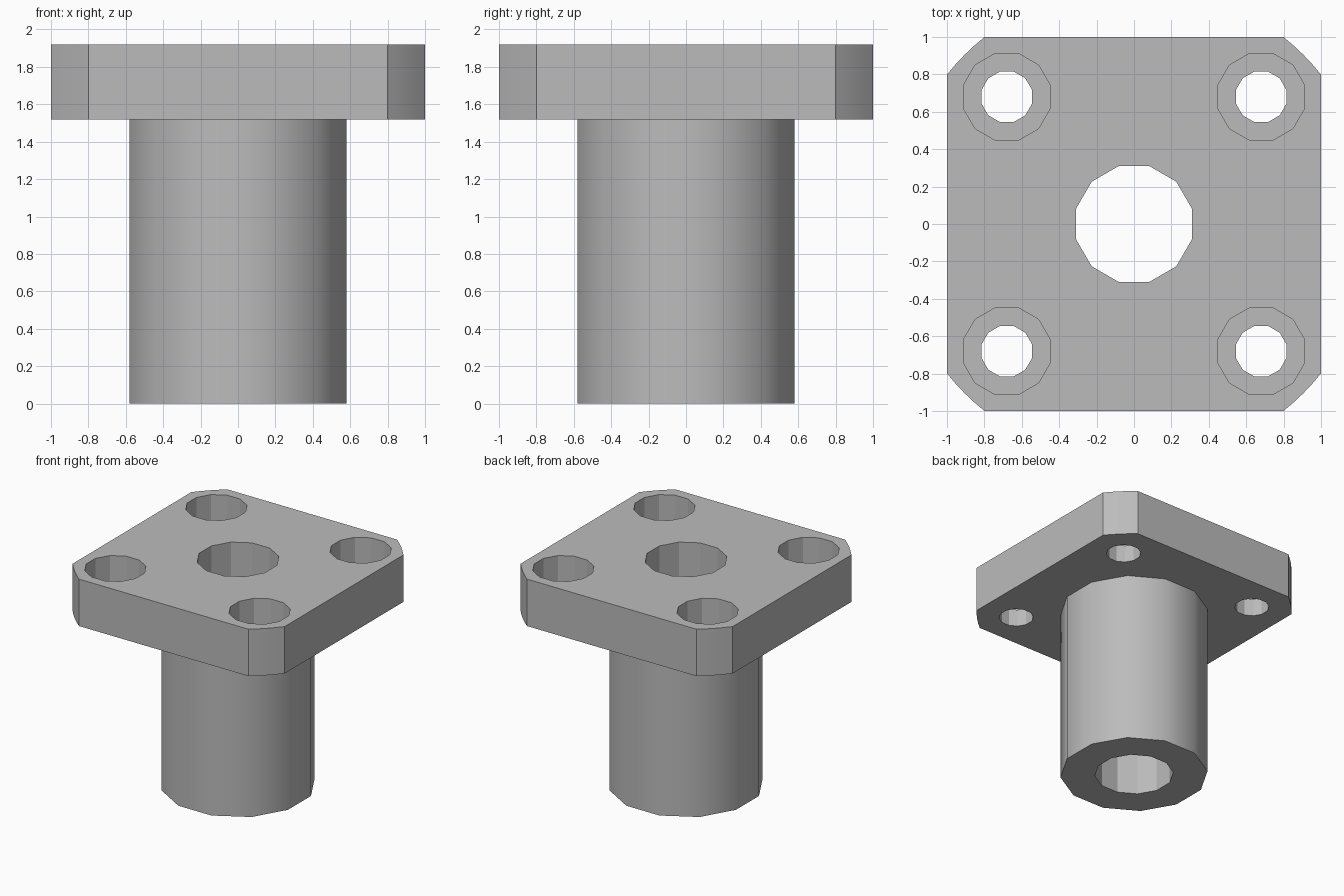
import bpy
import bmesh
from math import sin, cos, pi, acos, hypot
from mathutils import Vector

old = bpy.data.objects.get("Cube")
if old:
    bpy.data.objects.remove(old, do_unlink=True)

HEIGHT, FLANGE_Z, SEAT_Z = 1.92, 1.52, 1.672
HALF, CORNER_R = 1.0, 1.28
BARREL_R, BORE_R = 0.6, 0.32
BOLT, BOLT_R, SEAT_R = 0.68, 0.14, 0.24
SIDES = 12

steel = bpy.data.materials.new("grey steel")
steel.use_nodes = True
steel.diffuse_color = (0.5, 0.5, 0.5, 1)
steel.node_tree.nodes["Principled BSDF"].inputs["Base Color"].default_value = (0.5, 0.5, 0.5, 1)


def circle(radius, x=0, y=0):
    """Twelve-sided outline with flats facing the axes."""
    angles = [(i + 0.5) * 2 * pi / SIDES for i in range(SIDES)]
    return [(x + radius * cos(a), y + radius * sin(a)) for a in angles]


def prism(name, outline, z0, z1):
    """Extrude an outline from z0 to z1."""
    bm = bmesh.new()
    base = bm.faces.new([bm.verts.new((x, y, z0)) for x, y in outline])
    top = bmesh.ops.extrude_face_region(bm, geom=[base])["geom"]
    verts = [v for v in top if isinstance(v, bmesh.types.BMVert)]
    bmesh.ops.translate(bm, verts=verts, vec=(0, 0, z1 - z0))
    bmesh.ops.recalc_face_normals(bm, faces=bm.faces)
    mesh = bpy.data.meshes.new(name)
    bm.to_mesh(mesh)
    bm.free()
    mesh.materials.append(steel)
    obj = bpy.data.objects.new(name, mesh)
    bpy.context.collection.objects.link(obj)
    return obj


def combine(target, tool, operation):
    """Apply a boolean and discard the tool."""
    mod = target.modifiers.new(operation, 'BOOLEAN')
    mod.operation, mod.solver, mod.object = operation, 'EXACT', tool
    bpy.context.view_layer.objects.active = target
    bpy.ops.object.modifier_apply(modifier=mod.name)
    bpy.data.objects.remove(tool, do_unlink=True)


# Square flange with corners trimmed to a larger circle
trim = acos(HALF / CORNER_R)
outline = []
for quarter in range(4):
    for step in range(5):
        a = quarter * pi / 2 + trim + (pi / 2 - 2 * trim) * step / 4
        outline.append((CORNER_R * cos(a), CORNER_R * sin(a)))
body = prism("flanged_bushing", outline, FLANGE_Z, HEIGHT)

# Barrel, joined into the flange
combine(body, prism("barrel", circle(BARREL_R), 0, FLANGE_Z + 0.1), 'UNION')

# Central bore and four counterbored bolt holes
combine(body, prism("bore", circle(BORE_R), -0.1, HEIGHT + 0.1), 'DIFFERENCE')
bolts = [(x, y) for x in (-BOLT, BOLT) for y in (-BOLT, BOLT)]
for x, y in bolts:
    combine(body, prism("bolt_hole", circle(BOLT_R, x, y), 1.4, HEIGHT + 0.1), 'DIFFERENCE')
    combine(body, prism("bolt_seat", circle(SEAT_R, x, y), SEAT_Z, HEIGHT + 0.1), 'DIFFERENCE')

# Smooth outer walls, faceted hole walls
bpy.ops.object.select_all(action='DESELECT')
body.select_set(True)
bpy.context.view_layer.objects.active = body
bpy.ops.object.shade_smooth_by_angle(angle=0.6)
holes = [(0, 0, BORE_R)] + [(x, y, SEAT_R) for x, y in bolts]
for face in body.data.polygons:
    c = face.center
    if any(hypot(c.x - x, c.y - y) < r + 0.01 for x, y, r in holes):
        face.use_smooth = False
